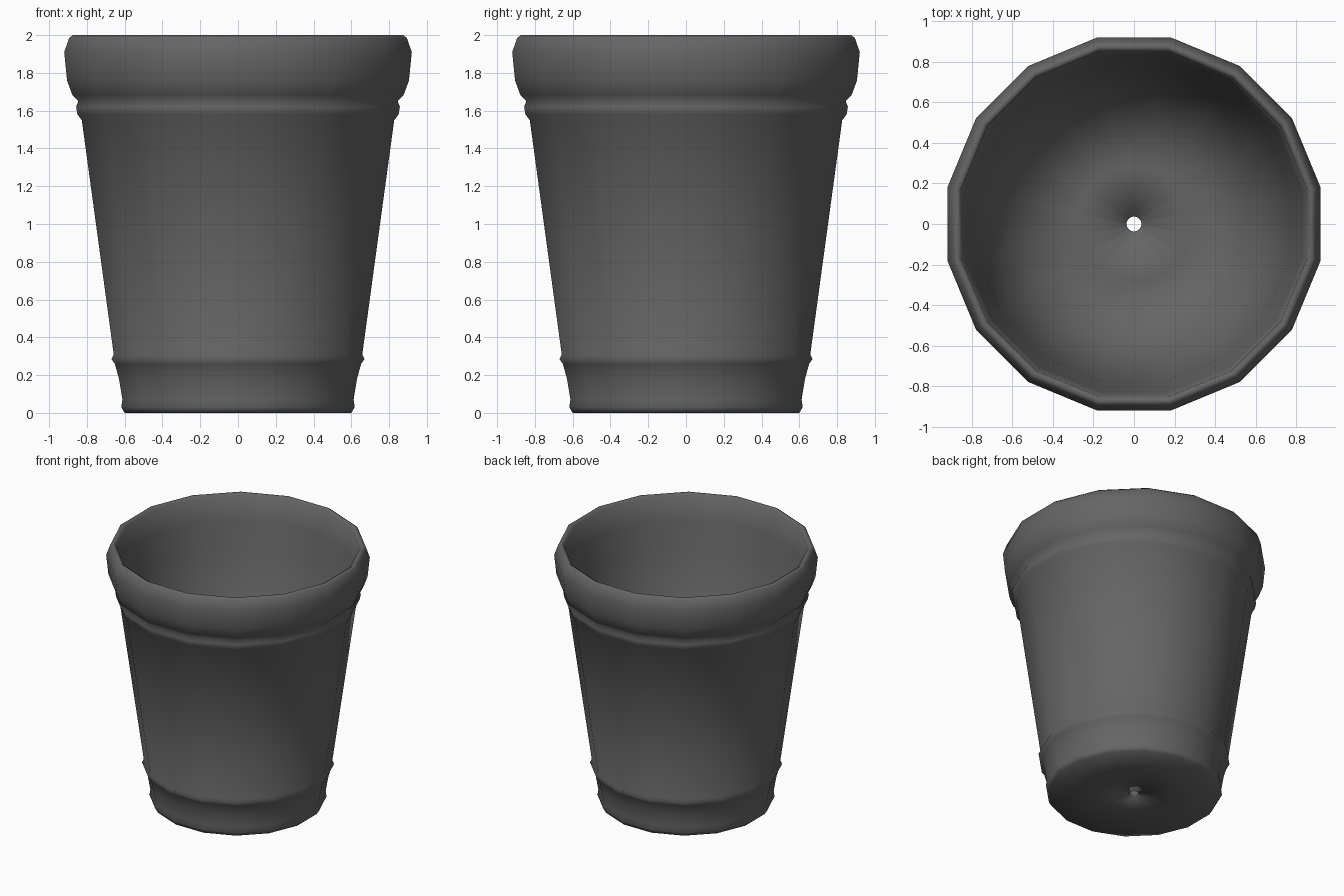
import bpy
import bmesh
from math import cos, sin, pi

if "Cube" in bpy.data.objects:
    bpy.data.objects.remove(bpy.data.objects["Cube"], do_unlink=True)

SIDES = 16

# One dark grey for the whole pot
grey = bpy.data.materials.new("dark grey")
grey.use_nodes = True
colour = (0.13, 0.13, 0.13, 1)
grey.diffuse_color = colour
grey.node_tree.nodes["Principled BSDF"].inputs["Base Color"].default_value = colour

# Closed wall section as (half width across flats, height)
underside = [(0.036, 0), (0.28, 0), (0.60, 0)]
foot = [(0.618, 0.03), (0.612, 0.07), (0.63, 0.18), (0.652, 0.26), (0.67, 0.285)]
body = [(0.658, 0.31), (0.827, 1.55)]
bead = [(0.85, 1.58), (0.857, 1.62), (0.846, 1.65)]
rim = [(0.878, 1.685), (0.905, 1.76), (0.92, 1.91), (0.894, 1.985), (0.875, 2.0), (0.853, 1.985)]
inside = [(0.83, 1.8), (0.775, 1.6), (0.57, 0.07)]
floor = [(0.28, 0.065), (0.036, 0.065)]
section = underside + foot + body + bead + rim + inside + floor


def lathe(name, points):
    """Spin a closed section round z, with flat sides facing the axes."""
    bm = bmesh.new()
    rings = []
    for half_width, z in points:
        r = half_width / cos(pi / SIDES)
        angles = [(2 * i + 1) * pi / SIDES for i in range(SIDES)]
        rings.append([bm.verts.new((r * cos(a), r * sin(a), z)) for a in angles])
    for k, low in enumerate(rings):
        high = rings[(k + 1) % len(rings)]
        for i in range(SIDES):
            j = (i + 1) % SIDES
            bm.faces.new((low[i], low[j], high[j], high[i])).smooth = True
    bmesh.ops.recalc_face_normals(bm, faces=bm.faces)
    mesh = bpy.data.meshes.new(name)
    bm.to_mesh(mesh)
    bm.free()
    mesh.materials.append(grey)
    obj = bpy.data.objects.new(name, mesh)
    bpy.context.collection.objects.link(obj)
    return obj


# Flower pot with rolled rim, beads and drain hole
lathe("flower_pot", section)
